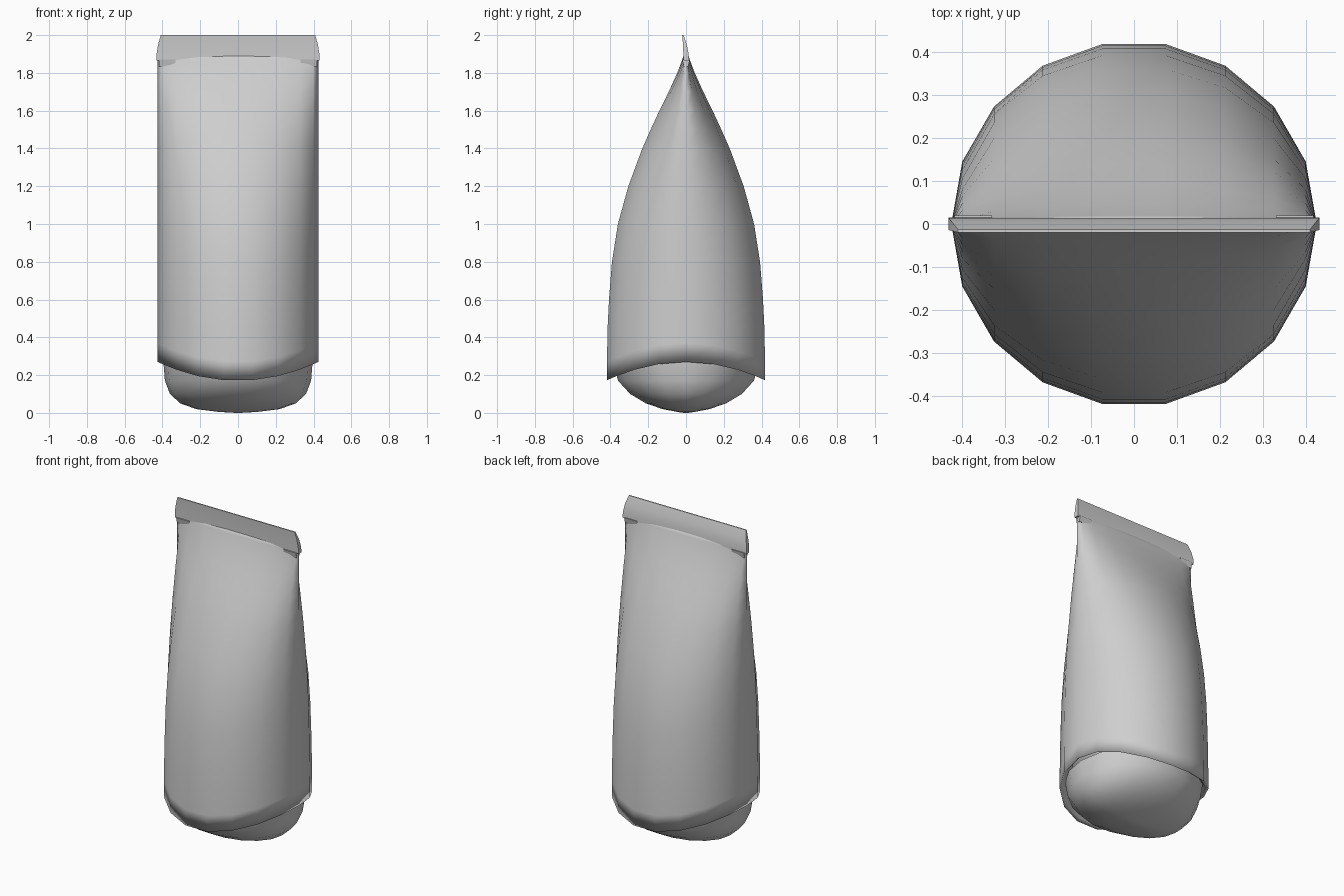
import bpy, bmesh
from math import sin, cos, tau, radians

cube = bpy.data.objects.get("Cube")
if cube:
    bpy.data.objects.remove(cube, do_unlink=True)

grey = bpy.data.materials.new("soft_grey")
grey.use_nodes = True
colour = (0.62, 0.62, 0.62, 1)
grey.diffuse_color = colour
grey.node_tree.nodes["Principled BSDF"].inputs["Base Color"].default_value = colour

SIDES = 18
ANGLES = [tau * i / SIDES for i in range(SIDES)]


def loft(name, rings, angle, cap_start=True, cap_end=True):
    """Skin a list of equally long point rings."""
    bm = bmesh.new()
    loops = [[bm.verts.new(p) for p in ring] for ring in rings]
    n = len(loops[0])
    for a, b in zip(loops, loops[1:]):
        for i in range(n):
            j = (i + 1) % n
            bm.faces.new((a[i], a[j], b[j], b[i]))
    if cap_start:
        bm.faces.new(loops[0])
    if cap_end:
        bm.faces.new(loops[-1])
    bmesh.ops.recalc_face_normals(bm, faces=bm.faces)
    mesh = bpy.data.meshes.new(name)
    bm.to_mesh(mesh)
    bm.free()
    mesh.materials.append(grey)
    obj = bpy.data.objects.new(name, mesh)
    bpy.context.collection.objects.link(obj)
    bpy.ops.object.select_all(action="DESELECT")
    obj.select_set(True)
    bpy.context.view_layer.objects.active = obj
    bpy.ops.object.shade_smooth_by_angle(angle=radians(angle))
    return obj


def ellipse(rx, ry, z):
    return [(rx * cos(a), ry * sin(a), z) for a in ANGLES]


def hem(r, lift):
    """Ring that dips at the front and back."""
    return [(r * cos(a), r * sin(a), 0.27 - 0.1 * sin(a) ** 2 + lift) for a in ANGLES]


# Pouch body: round at the hem, pinched flat at the top
RX = 0.425
depths = [(0.46, 0.421), (0.6, 0.414), (0.8, 0.398), (1.0, 0.366), (1.2, 0.31),
          (1.4, 0.235), (1.5, 0.19), (1.6, 0.143), (1.7, 0.093), (1.8, 0.047),
          (1.87, 0.02), (1.9, 0.01)]
body = [hem(0.37, 0.06), hem(0.405, 0.015), hem(RX, 0), hem(RX, 0.1)]
body += [ellipse(RX, d, z) for z, d in depths]
loft("pouch_body", body, 180, cap_start=False)

# Rounded base, wide sideways and curved front to back
base = [(0.005, 0.1, 0.045), (0.02, 0.22, 0.125), (0.05, 0.305, 0.215),
        (0.1, 0.36, 0.3), (0.17, 0.387, 0.365), (0.27, 0.395, 0.395)]
rings = [ellipse(0.01, 0.01, 0)] + [ellipse(rx, ry, z) for z, rx, ry in base]
loft("rounded_base", rings, 180, cap_end=False)

# Sealed strip across the top, leaning slightly forward
strip = [(1.865, 0.432, -0.013, 0.015), (1.9, 0.431, -0.014, 0.014),
         (1.95, 0.423, -0.016, 0.004), (2.0, 0.409, -0.02, -0.013)]
loft("top_seal", [[(-x, y0, z), (x, y0, z), (x, y1, z), (-x, y1, z)]
                  for z, x, y0, y1 in strip], 40)

# Small folded tabs under both ends of the strip
for side, name in ((1, "left_tab"), (-1, "right_tab")):
    tab = [[(side * x, y, z) for x, y in ((0.33, -d), (0.418, -d), (0.418, d), (0.33, d))]
           for z, d in ((1.835, 0.012), (1.87, 0.02))]
    loft(name, tab, 30)
